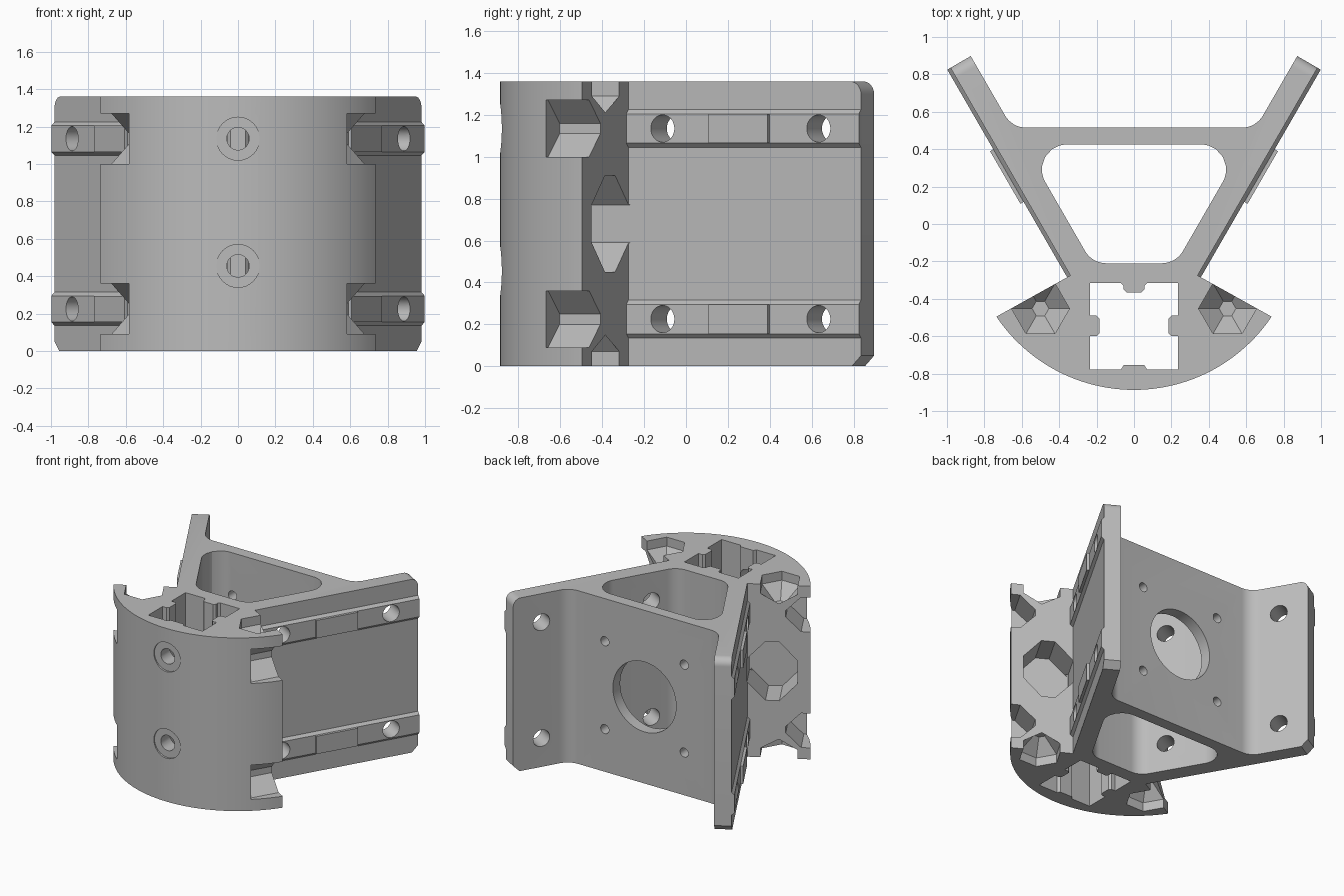
import bpy, bmesh, math
from mathutils import Vector

old = bpy.data.objects.get("Cube")
if old:
    bpy.data.objects.remove(old, do_unlink=True)

H = 1.36          # overall height
MID = H / 2
R = 0.887         # radius of the curved front
TIP = 1.282       # length of a wing along its outer face
X, Y, Z = Vector((1, 0, 0)), Vector((0, 1, 0)), Vector((0, 0, 1))
ARM = Vector((0.5, math.sqrt(0.75), 0))      # along a wing
OUT = Vector((math.sqrt(0.75), -0.5, 0))     # away from a wing face
ROOT = Vector((0.34, -0.275, 0))             # where wing meets front block
LEVELS = (0.225, H - 0.225)

grey = bpy.data.materials.new("grey_plastic")
grey.use_nodes = True
grey.diffuse_color = (0.5, 0.5, 0.5, 1)
grey.node_tree.nodes["Principled BSDF"].inputs["Base Color"].default_value = (0.5, 0.5, 0.5, 1)


def loft(name, rings, flip=False):
    """Closed solid through matching rings of points."""
    bm = bmesh.new()
    loops = [[bm.verts.new((-p.x if flip else p.x, p.y, p.z)) for p in r] for r in rings]
    n = len(loops[0])
    bm.faces.new(loops[0])
    bm.faces.new(loops[-1])
    for a, b in zip(loops, loops[1:]):
        for i in range(n):
            j = (i + 1) % n
            bm.faces.new((a[i], a[j], b[j], b[i]))
    bmesh.ops.recalc_face_normals(bm, faces=bm.faces)
    mesh = bpy.data.meshes.new(name)
    bm.to_mesh(mesh)
    bm.free()
    mesh.materials.append(grey)
    ob = bpy.data.objects.new(name, mesh)
    bpy.context.collection.objects.link(ob)
    return ob


def prism(name, pts, u, v, w, start, end, origin=Vector(), flip=False):
    """Extrude a flat profile in axes u, v along w."""
    return loft(name, [[origin + u * p[0] + v * p[1] + w * k for p in pts]
                       for k in (start, end)], flip)


def circle(cx, cy, r, n=32):
    return [(cx + r * math.cos(math.tau * i / n), cy + r * math.sin(math.tau * i / n))
            for i in range(n)]


def fillet(pts, steps=8):
    """Round the corners given as (x, y, radius)."""
    out = []
    for i, (x, y, r) in enumerate(pts):
        p = Vector((x, y))
        if not r:
            out.append(p)
            continue
        a = (Vector(pts[i - 1][:2]) - p).normalized()
        b = (Vector(pts[(i + 1) % len(pts)][:2]) - p).normalized()
        half = a.angle(b) / 2
        c = p + (a + b).normalized() * (r / math.sin(half))
        s, e = p + a * (r / math.tan(half)) - c, p + b * (r / math.tan(half)) - c
        for k in range(steps + 1):
            d = s.lerp(e, k / steps).normalized() * r
            out.append(c + d)
    return out


def mirrored(half):
    return half + [(-p[0], *p[1:]) for p in reversed(half)]


def apply_bool(ob, other, op):
    other.hide_render = True
    m = ob.modifiers.new("bool", 'BOOLEAN')
    m.operation, m.solver, m.object = op, 'EXACT', other
    bpy.context.view_layer.objects.active = ob
    bpy.ops.object.modifier_apply(modifier=m.name)
    bpy.data.objects.remove(other, do_unlink=True)


def cut(ob, cutter):
    apply_bool(ob, cutter, 'DIFFERENCE')


# Main body: curved front, two wings and back wall
tip = ROOT + ARM * TIP
inner = tip - OUT * 0.125
web_x = inner.x - (inner.y - 0.515) / math.sqrt(3)
right_half = [(web_x, 0.515, 0.13), (inner.x, inner.y, 0), (tip.x, tip.y, 0), (ROOT.x, ROOT.y, 0)]
edge = math.atan2(0.735, 0.495)
right_half += [(R * math.sin(edge * (1 - i / 24)), -R * math.cos(edge * (1 - i / 24)), 0)
               for i in range(24)]
outline = right_half + [(0, -R, 0)] + [(-x, y, r) for x, y, r in reversed(right_half)]
body = prism("bracket_body", fillet(outline), X, Y, Z, 0, H)

# Rounded triangular cavity and keyed square channel
cavity = fillet(mirrored([(0.224, -0.21, 0.13), (0.59, 0.425, 0.133)]))
cut(body, prism("cavity", cavity, X, Y, Z, -0.1, H + 0.1))
key = mirrored([(0.055, -0.755), (0.07, -0.777), (0.235, -0.777), (0.235, -0.6), (0.2, -0.6),
                (0.185, -0.585), (0.185, -0.505), (0.2, -0.49), (0.235, -0.49),
                (0.235, -0.315), (0.07, -0.315), (0.055, -0.33), (0.055, -0.35), (0.04, -0.365)])
cut(body, prism("channel", key, X, Y, Z, -0.1, H + 0.1))

# Motor opening and its four screw holes in the back wall
cut(body, prism("opening", circle(0, MID, 0.275, 48), X, Z, Y, 0.35, 0.6))
for sx in (-0.345, 0.345):
    for sz in (-0.345, 0.345):
        cut(body, prism("screw", circle(sx, MID + sz, 0.036, 20), X, Z, Y, 0.35, 0.6))

# Front screw holes with shallow counterbores
for z in (0.455, H - 0.225):
    cut(body, prism("bore", circle(0, z, 0.06), X, Z, Y, -1, -0.6))
    cut(body, prism("counterbore", circle(0, z, 0.115), X, Z, Y, -1, -0.872))

rails = []
for flip in (False, True):
    side = "right" if flip else "left"

    # Octagonal pocket in the slanted rear face of the front block
    octagon = [(-0.002, 0.59), (0.13, 0.45), (0.23, 0.45), (0.36, 0.59)]
    octagon += [(s, H - z) for s, z in reversed(octagon)]
    cut(body, prism("pocket", octagon, OUT, Z, ARM, -0.25, 0.01, ROOT, flip))

    # Tapered notches through the curved rim
    for z in LEVELS:
        notch = [(0.6, z - 0.135), (0.385, z - 0.135), (0.275, z - 0.025),
                 (0.275, z + 0.025), (0.385, z + 0.135), (0.6, z + 0.135)]
        cut(body, prism("notch", notch, OUT, Z, ARM, -0.22, 0.2, ROOT, flip))

    # Hexagonal pits with tapered ends, top and bottom
    for top in (False, True):
        rings = []
        for r, depth in ((0.155, -0.05), (0.155, 0.07), (0.045, 0.18)):
            z = H - depth if top else depth
            rings.append([Vector((x, y, z)) for x, y in circle(0.5, -0.452, r, 6)])
        cut(body, loft("pit", rings, flip))

    # Wing tips: rounded top corner, chamfered bottom corner
    r = 0.06
    corner = [(TIP + 0.05, H + 0.05), (TIP - r, H + 0.05)]
    corner += [(TIP - r + r * math.sin(a), H - r + r * math.cos(a))
               for a in (math.pi / 2 * i / 8 for i in range(9))]
    corner += [(TIP + 0.05, H - r)]
    cut(body, prism("round", corner, ARM, Z, OUT, -0.2, 0.05, ROOT, flip))
    bevel = [(TIP - 0.1, -0.05), (TIP + 0.05, 0.1), (TIP + 0.05, -0.05)]
    cut(body, prism("bevel", bevel, ARM, Z, OUT, -0.2, 0.05, ROOT, flip))

    # Bevelled rails with a raised pad, drilled together with the wing
    for z, level in zip(LEVELS, ("lower", "upper")):
        section = [(-0.01, z - 0.09), (0, z - 0.09), (0.02, z - 0.07),
                   (0.02, z + 0.07), (0, z + 0.09), (-0.01, z + 0.09)]
        rail = prism(f"{side}_{level}_rail", section, OUT, Z, ARM, 0, TIP, ROOT, flip)
        pad = [(0.465, z - 0.07), (0.79, z - 0.07), (0.79, z + 0.07), (0.465, z + 0.07)]
        apply_bool(rail, prism("pad", pad, ARM, Z, OUT, 0.005, 0.04, ROOT, flip), 'UNION')
        for t in (0.2, 1.06):
            for ob in (body, rail):
                cut(ob, prism("hole", circle(t, z, 0.065), ARM, Z, OUT, -0.25, 0.06, ROOT, flip))
        rails.append(rail)

# Smooth curved walls, keep edges crisp
bpy.ops.object.select_all(action='DESELECT')
for ob in [body] + rails:
    ob.select_set(True)
bpy.context.view_layer.objects.active = body
bpy.ops.object.shade_smooth_by_angle(angle=math.radians(22))
